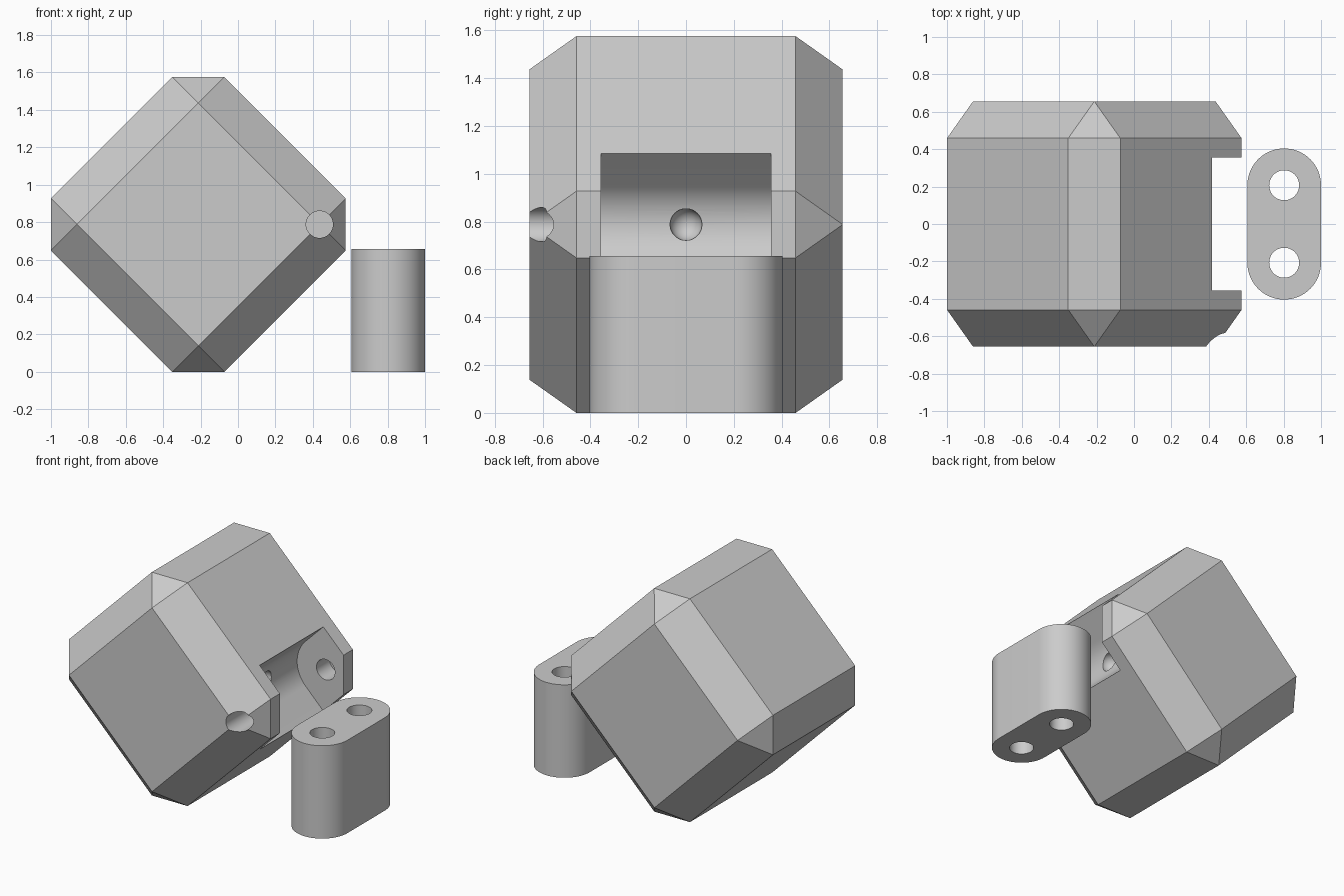
import bpy, bmesh
from math import pi, cos, sin, sqrt
from mathutils import Matrix, Vector

if "Cube" in bpy.data.objects:
    bpy.data.objects.remove(bpy.data.objects["Cube"])

HALF = 0.6555          # half side of the block
R = 0.197              # chamfer size and link radius
AXIS = HALF - R        # pin axis offset from the block centre
SLOT = 0.355           # half length of a hinge slot
CLEAR = 0.223          # slot radius around the pin

grey = bpy.data.materials.new("plain grey")
grey.use_nodes = True
grey.diffuse_color = (0.6, 0.6, 0.6, 1)
grey.node_tree.nodes["Principled BSDF"].inputs["Base Color"].default_value = (0.6, 0.6, 0.6, 1)


def make(name, bm, matrix=Matrix()):
    bm.transform(matrix)
    bmesh.ops.recalc_face_normals(bm, faces=bm.faces)
    mesh = bpy.data.meshes.new(name)
    bm.to_mesh(mesh)
    bm.free()
    mesh.materials.append(grey)
    ob = bpy.data.objects.new(name, mesh)
    bpy.context.collection.objects.link(ob)
    return ob


def prism(name, outline, low, high, matrix=Matrix()):
    bm = bmesh.new()
    face = bm.faces.new([bm.verts.new((x, y, low)) for x, y in outline])
    new = bmesh.ops.extrude_face_region(bm, geom=[face])["geom"]
    bmesh.ops.translate(bm, vec=(0, 0, high - low),
                        verts=[v for v in new if isinstance(v, bmesh.types.BMVert)])
    return make(name, bm, matrix)


def arc(cx, cy, r, start, end, steps):
    angles = [start + (end - start) * i / steps for i in range(steps + 1)]
    return [(cx + r * cos(a), cy + r * sin(a)) for a in angles]


def circle(cx, cy, r):
    return arc(cx, cy, r, 0, 2 * pi, 48)[:-1]


def carve(ob, cutters):
    bpy.context.view_layer.objects.active = ob
    for cutter in cutters:
        cutter.hide_render = True
        mod = ob.modifiers.new("cut", 'BOOLEAN')
        mod.operation, mod.solver, mod.object = 'DIFFERENCE', 'EXACT', cutter
        bpy.ops.object.modifier_apply(modifier=mod.name)
        bpy.data.objects.remove(cutter)
    bpy.ops.object.select_all(action='DESELECT')
    ob.select_set(True)
    bpy.ops.object.shade_smooth_by_angle(angle=pi / 6)


def frame(p, q, w):
    return Matrix((p, q, w)).transposed().to_4x4()


# Chamfered block standing on one edge
tilt = (Matrix.Translation((HALF * sqrt(2) - R / sqrt(2) - 1, 0, (HALF + AXIS) / sqrt(2)))
        @ Matrix.Rotation(pi / 4, 4, 'Y'))
bm = bmesh.new()
bmesh.ops.create_cube(bm, size=2 * HALF)
bmesh.ops.bevel(bm, geom=bm.edges[:], offset=R, offset_type='OFFSET',
                segments=1, affect='EDGES')
block = make("hinge_block", bm, tilt)

# Two rounded hinge slots, each with a blind pin hole
slot = arc(AXIS, AXIS, CLEAR, pi, 1.5 * pi, 24)
slot += [(1, AXIS - CLEAR), (1, 1), (AXIS - CLEAR, 1)]
X, Y, Z = Vector((1, 0, 0)), Vector((0, 1, 0)), Vector((0, 0, 1))
cutters = []
for label, axes in (("side", (X, Z, Y)), ("front", (-X, -Y, Z))):
    place = tilt @ frame(*axes)
    cutters.append(prism(label + "_slot_cutter", slot, -SLOT, SLOT, place))
    cutters.append(prism(label + "_pin_cutter", circle(AXIS, AXIS, 0.072), -1, 0.5, place))

# Round dimple in the floor of the side slot
bm = bmesh.new()
bmesh.ops.create_uvsphere(bm, u_segments=32, v_segments=16, radius=0.067)
floor = AXIS - CLEAR / sqrt(2)
cutters.append(make("dimple_cutter", bm, tilt @ Matrix.Translation((floor, 0, floor))))
carve(block, cutters)

# Loose link with two pin holes
MID, REACH = 1 - R, 0.207
outline = arc(MID, REACH, R, 0, pi, 32) + arc(MID, -REACH, R, pi, 2 * pi, 32)
link = prism("hinge_link", outline, 0, 2 * HALF / 2)
carve(link, [prism("link_hole_cutter", circle(MID, s * REACH, 0.08), -1, 1) for s in (1, -1)])
